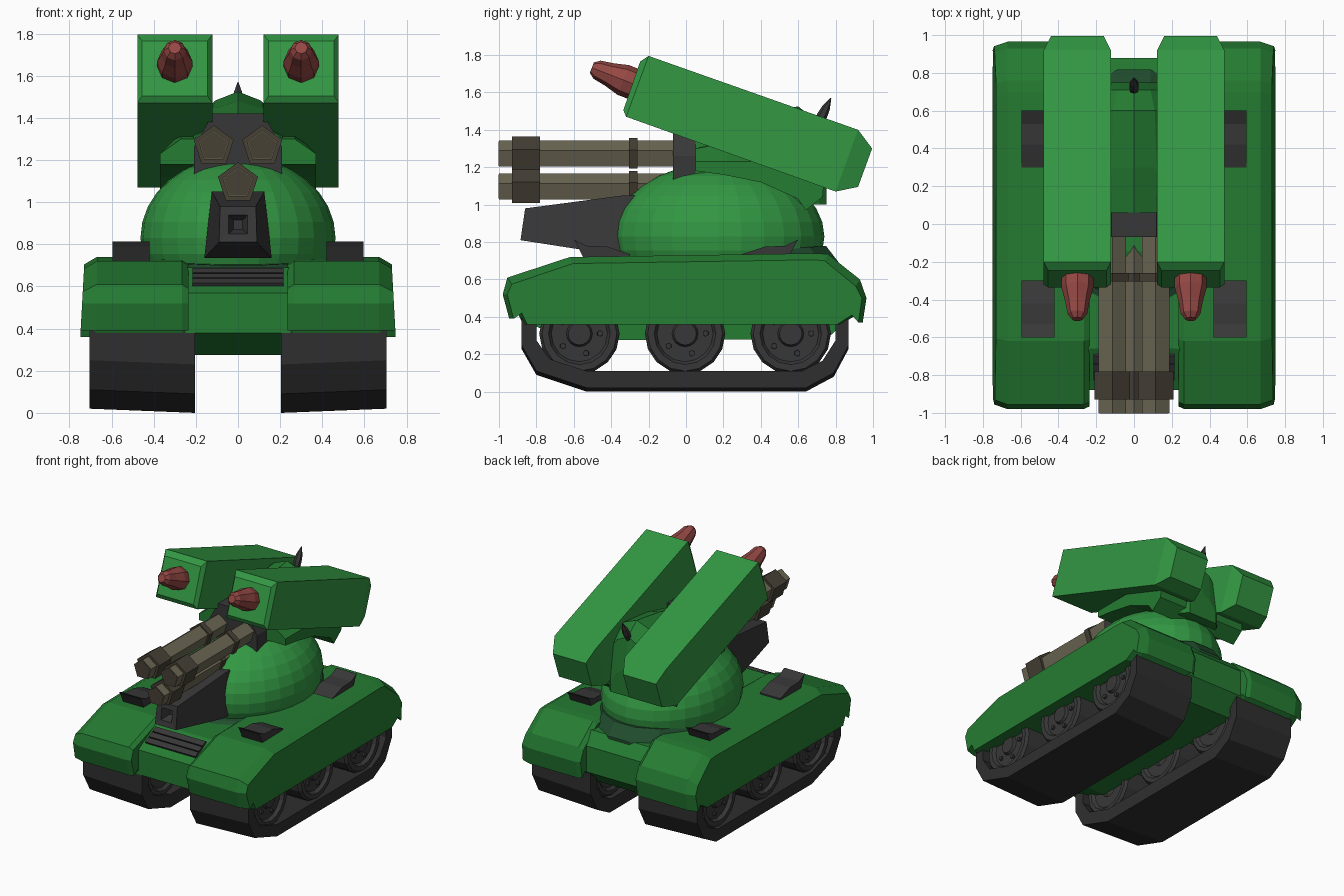
import bpy, bmesh, math
from mathutils import Vector

if "Cube" in bpy.data.objects:
    bpy.data.objects.remove(bpy.data.objects["Cube"])


def material(name, rgb):
    m = bpy.data.materials.new(name)
    m.diffuse_color = (*rgb, 1)
    m.use_nodes = True
    m.node_tree.nodes["Principled BSDF"].inputs["Base Color"].default_value = m.diffuse_color
    return m


BRIGHT = material("bright green", (0.032, 0.31, 0.055))
GREEN = material("hull green", (0.018, 0.20, 0.032))
RING = material("dull dark green", (0.015, 0.075, 0.028))
DARK = material("dark grey", (0.04, 0.039, 0.04))
BLACK = material("track black", (0.028, 0.028, 0.029))
BRASS = material("gun olive", (0.15, 0.138, 0.09))
BAND = material("gun band brown", (0.062, 0.052, 0.036))
RED = material("missile red", (0.30, 0.065, 0.058))


def finish(name, bm, mat):
    bmesh.ops.recalc_face_normals(bm, faces=bm.faces)
    me = bpy.data.meshes.new(name)
    bm.to_mesh(me)
    bm.free()
    me.materials.append(mat)
    ob = bpy.data.objects.new(name, me)
    bpy.context.collection.objects.link(ob)
    return ob


def loft(name, loops, mat, closed=False):
    """Skin equal-length point loops; cap the ends, or join last to first."""
    bm = bmesh.new()
    vs = [[bm.verts.new(p) for p in lp] for lp in loops]
    n = len(vs[0])
    pairs = list(zip(vs, vs[1:])) + ([(vs[-1], vs[0])] if closed else [])
    for a, b in pairs:
        for i in range(n):
            j = (i + 1) % n
            bm.faces.new((a[i], a[j], b[j], b[i]))
    if not closed:
        bm.faces.new(vs[0])
        bm.faces.new(vs[-1])
    return finish(name, bm, mat)


def tube(name, origin, axis, profile, n, mat, up=(0, 0, 1)):
    """Lathe (distance, radius) pairs along an axis; first corner points up."""
    o, d = Vector(origin), Vector(axis).normalized()
    side = d.cross(Vector(up)).normalized()
    top = side.cross(d)
    loops = []
    for t, r in profile:
        angs = [2 * math.pi * i / n for i in range(n)]
        loops.append([o + d * t + top * r * math.cos(a) + side * r * math.sin(a) for a in angs])
    return loft(name, loops, mat)


def across(profile, x, dz=0.0):
    return [(x, y, z + dz) for y, z in profile]


def rect(cx, hw, top, bottom, hw_top=None):
    ht = hw if hw_top is None else hw_top
    return [(cx - hw, *bottom), (cx + hw, *bottom), (cx + ht, *top), (cx - ht, *top)]


# Hull between the tracks
hull = [(-0.88, 0.38), (-0.88, 0.57), (-0.66, 0.69), (0.80, 0.69), (0.88, 0.60),
        (0.88, 0.40), (0.75, 0.28), (-0.62, 0.275)]
loft("hull", [across(hull, -0.25), across(hull, 0.25)], GREEN)

# Front grille with slats
for i in range(3):
    y, z = -0.82 + i * 0.045, 0.603 + i * 0.0245
    slat = [(y, z), (y - 0.008, z + 0.014), (y + 0.03, z + 0.035), (y + 0.042, z + 0.02)]
    loft("grille_slat", [across(slat, -0.215), across(slat, 0.215)], DARK)

# Fender, track and wheel outlines (y, z)
fender = [(-0.945, 0.39), (-0.98, 0.52), (-0.955, 0.61), (-0.62, 0.72), (0.70, 0.74), (0.76, 0.735),
          (0.93, 0.60), (0.965, 0.50), (0.945, 0.37), (0.91, 0.41), (0.83, 0.36), (-0.87, 0.36), (-0.90, 0.42)]
belt_out = [(-0.88, 0.44), (-0.88, 0.24), (-0.80, 0.10), (-0.53, 0.01), (0.64, 0.01),
            (0.79, 0.09), (0.87, 0.24), (0.87, 0.44)]
belt_in = [(-0.80, 0.38), (-0.80, 0.27), (-0.73, 0.17), (-0.53, 0.105), (0.62, 0.105),
           (0.73, 0.16), (0.80, 0.27), (0.80, 0.38)]


def inset(profile, k, lift):
    return [(y * k, z - lift if z > 0.55 else z) for y, z in profile]


for s in (-1, 1):
    side = "right" if s > 0 else "left"
    # Fender with chamfered edges and slightly flared sides
    outer = [(s * (0.73 + 0.055 * (0.7 - z)), y, z) for y, z in inset(fender, 0.975, 0.035)]
    loft(side + "_fender", [across(inset(fender, 0.985, 0.02), s * 0.235), across(fender, s * 0.265),
                            across(fender, s * 0.67), outer], GREEN)
    # Track belt, a hollow ring
    loft(side + "_track", [across(belt_out, s * 0.205, -0.01), across(belt_out, s * 0.705, 0.01),
                           across(belt_in, s * 0.705, 0.005), across(belt_in, s * 0.205, -0.005)], BLACK, True)
    # Road wheels with rim, hub and bolts
    for y in (-0.57, -0.005, 0.56):
        tube(side + "_wheel", (0, y, 0.31), (s, 0, 0),
             [(0.28, 0.06), (0.25, 0.07), (0.25, 0.15), (0.23, 0.17), (0.23, 0.20), (0.25, 0.215),
              (0.66, 0.215), (0.68, 0.20), (0.68, 0.165), (0.655, 0.15), (0.655, 0.07), (0.675, 0.06)], 16, DARK)
        for k in range(5):
            a = 2 * math.pi * k / 5 + 0.3
            tube(side + "_wheel_bolt", (s * 0.64, y + 0.11 * math.sin(a), 0.31 + 0.11 * math.cos(a)),
                 (s, 0, 0), [(0, 0.018), (0.03, 0.016)], 6, DARK)
    # Raised vents on the fenders, front and rear
    for f in (-1, 1):
        vent = [(f * 0.30, 0.735), (f * 0.42, 0.775), (f * 0.53, 0.78), (f * 0.60, 0.813),
                (f * 0.585, 0.79), (f * 0.55, 0.72), (f * 0.30, 0.71)]
        loft(side + "_vent", [across(vent, s * 0.42), across(vent, s * 0.595)], DARK)

# Turret ring, higher at the back
ring = []
for rx, ry, z0, z1 in ((0.46, 0.66, 0.65, 0.66), (0.46, 0.66, 0.675, 0.69), (0.44, 0.59, 0.70, 0.78)):
    lp = []
    for i in range(16):
        a = 2 * math.pi * (i + 0.5) / 16
        t = 0.5 + 0.5 * math.sin(a)
        lp.append((rx * math.cos(a), 0.17 + ry * math.sin(a), z0 + (z1 - z0) * t))
    ring.append(lp)
loft("turret_ring", ring, RING)

# Turret dome
bm = bmesh.new()
bmesh.ops.create_uvsphere(bm, u_segments=28, v_segments=16, radius=1)
for v in bm.verts:
    v.co = Vector((v.co.x * 0.463, v.co.y * 0.57 + 0.17, v.co.z * 0.39 + 0.83))
cut = bmesh.ops.bisect_plane(bm, geom=bm.verts[:] + bm.edges[:] + bm.faces[:], plane_co=(0, 0, 0.70),
                             plane_no=(0, 0, 1), clear_inner=True)
bmesh.ops.holes_fill(bm, edges=[e for e in bm.edges if e.is_boundary])
finish("turret_dome", bm, BRIGHT)

# Short square cannon with a hollow muzzle
loft("cannon", [rect(0, 0.022, (-0.80, 0.915), (-0.80, 0.87)), rect(0, 0.045, (-0.865, 0.94), (-0.875, 0.85)),
                rect(0, 0.09, (-0.86, 0.98), (-0.885, 0.81), 0.085),
                rect(0, 0.16, (-0.33, 1.05), (-0.40, 0.735), 0.125),
                rect(0, 0.16, (-0.15, 1.05), (-0.15, 0.735), 0.125)], DARK)

# Three five-sided gun barrels with bands
for x, z in ((-0.115, 1.265), (0.115, 1.265), (0, 1.09)):
    tube("gun_barrel", (x, 0, z), (0, -1, 0), [(0, 0.077), (1.0, 0.077)], 5, BRASS)
    tube("gun_muzzle", (x, 0, z), (0, -1, 0), [(0.9, 0.072), (1.003, 0.072)], 5, BAND)
    tube("gun_front_band", (x, 0, z), (0, -1, 0), [(0.78, 0.1), (0.93, 0.1)], 5, BAND)
    tube("gun_rear_band", (x, 0, z), (0, -1, 0), [(0.26, 0.09), (0.305, 0.09)], 5, BAND)

# Gun mount
mount = [(-0.21, 1.12), (0.21, 1.12), (0.21, 1.26), (0.12, 1.42), (-0.12, 1.42), (-0.21, 1.26)]
loft("gun_mount", [[(x, y, z) for x, z in mount] for y in (-0.07, 0.06)], DARK)

# Ridged hump behind the guns
hump = []
for y, w, zs, zt in ((0.05, 0.21, 1.30, 1.42), (0.3, 0.22, 1.36, 1.48), (0.6, 0.2, 1.39, 1.525),
                     (0.71, 0.16, 1.30, 1.44), (0.75, 0.12, 1.08, 1.20)):
    zm = zs + (zt - zs) * 0.68
    hump.append([(-w, y, 1.0), (w, y, 1.0), (w, y, zs), (w * 0.55, y, zm), (0, y, zt), (-w * 0.55, y, zm), (-w, y, zs)])
loft("turret_hump", hump, GREEN)

# Saddle carrying the pods
saddle = [(0.05, 1.18), (0.05, 1.30), (0.22, 1.33), (0.60, 1.27), (0.74, 1.15), (0.73, 1.04),
          (0.64, 0.97), (0.60, 1.03), (0.40, 1.12), (0.20, 1.16)]
low = [(y, min(z, 1.23)) for y, z in saddle]
loft("pod_saddle", [across(low, -0.37), across(saddle, -0.27), across(saddle, 0.27), across(low, 0.37)], GREEN)

# Rear fin
tube("rear_fin", (0, 0.70, 1.42), (0, 0.45, 0.9), [(0, 0.02), (0.06, 0.028), (0.11, 0.022), (0.168, 0.002)], 6, DARK)

# Missile pods and missiles
for s in (-1, 1):
    c = s * 0.30
    loft("missile_pod", [rect(c, 0.155, (-0.245, 1.765), (-0.335, 1.505)), rect(c, 0.178, (-0.20, 1.795), (-0.32, 1.47)),
                         rect(c, 0.178, (0.92, 1.40), (0.80, 1.07)), rect(c, 0.14, (0.995, 1.30), (0.92, 1.095))], BRIGHT)
    tube("missile", (c, -0.28, 1.645), (0, -0.92, 0.36),
         [(-0.05, 0.07), (0, 0.085), (0.06, 0.085), (0.14, 0.064), (0.21, 0.052), (0.24, 0.03)], 8, RED)
